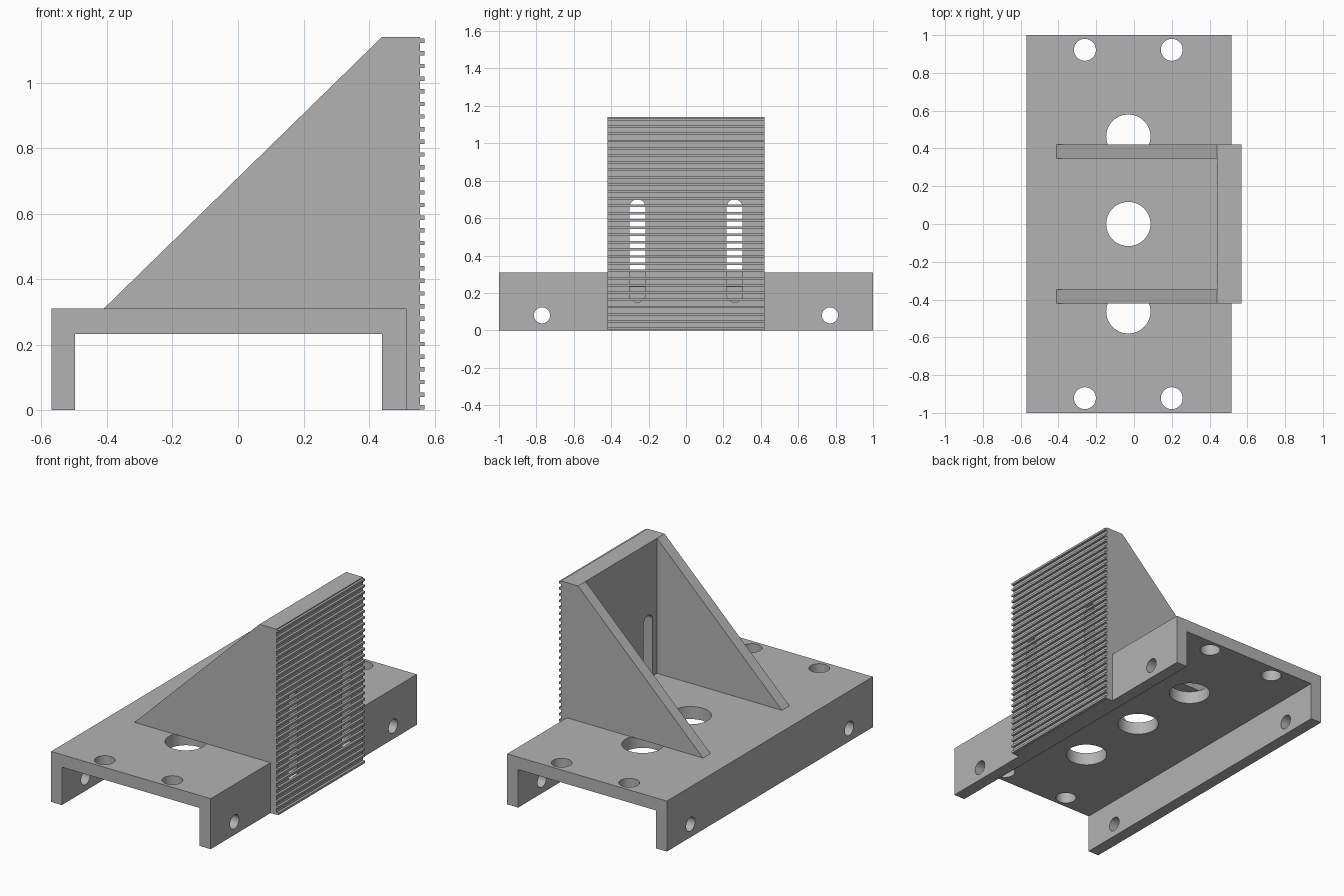
import bpy
import bmesh
import math
from mathutils import Matrix, Vector

old = bpy.data.objects.get("Cube")
if old:
    bpy.data.objects.remove(old)

grey = bpy.data.materials.new("plain grey")
grey.use_nodes = True
COLOUR = (0.45, 0.45, 0.45, 1)
grey.diffuse_color = COLOUR
grey.node_tree.nodes["Principled BSDF"].inputs["Base Color"].default_value = COLOUR

HALF = 0.42                       # half width of the upright
LEFT, RIGHT = -0.57, 0.515        # outer faces of the channel
INNER, FACE = 0.44, 0.555         # back and front of the upright plate
DECK, UNDER, TOP = 0.31, 0.233, 1.14


def finish(name, bm):
    bmesh.ops.recalc_face_normals(bm, faces=bm.faces)
    mesh = bpy.data.meshes.new(name)
    bm.to_mesh(mesh)
    bm.free()
    mesh.materials.append(grey)
    obj = bpy.data.objects.new(name, mesh)
    bpy.context.collection.objects.link(obj)
    return obj


def prism(bm, points, depth):
    """Extrude a closed outline along a vector."""
    face = bm.faces.new([bm.verts.new(p) for p in points])
    out = bmesh.ops.extrude_face_region(bm, geom=[face])
    moved = [v for v in out["geom"] if isinstance(v, bmesh.types.BMVert)]
    bmesh.ops.translate(bm, vec=Vector(depth), verts=moved)


def side_prism(name, outline, y0, y1):
    bm = bmesh.new()
    prism(bm, [(x, y0, z) for x, z in outline], (0, y1 - y0, 0))
    return finish(name, bm)


def cylinder(bm, radius, length, centre, along_x=False):
    turn = Matrix.Rotation(math.pi / 2, 4, "Y") if along_x else Matrix()
    bmesh.ops.create_cone(bm, cap_ends=True, segments=48, radius1=radius, radius2=radius,
                          depth=length, matrix=Matrix.Translation(centre) @ turn)


def combine(target, other, operation):
    """Apply a boolean and remove the second object."""
    mod = target.modifiers.new(operation, "BOOLEAN")
    mod.operation, mod.solver, mod.object = operation, "EXACT", other
    bpy.context.view_layer.objects.active = target
    bpy.ops.object.modifier_apply(modifier=mod.name)
    bpy.data.objects.remove(other)


# Channel base
body = side_prism("bracket_body", [
    (LEFT, 0), (-0.497, 0), (-0.497, UNDER), (INNER, UNDER),
    (INNER, 0), (RIGHT, 0), (RIGHT, DECK), (LEFT, DECK)], -1, 1)

# Round holes in the deck and both flanges
bm = bmesh.new()
for y in (-0.463, 0, 0.463):
    cylinder(bm, 0.117, 0.3, (-0.03, y, 0.27))
for side in (-1, 1):
    for x in (-0.26, 0.2):
        cylinder(bm, 0.058, 0.3, (x, side * 0.922, 0.27))
    cylinder(bm, 0.043, 1.4, (0, side * 0.77, 0.08), along_x=True)
combine(body, finish("hole_cutter", bm), "DIFFERENCE")

# Upright plate
plate = side_prism("upright_plate", [(INNER, 0), (FACE, 0), (FACE, TOP), (INNER, TOP)],
                   -HALF, HALF)
combine(body, plate, "UNION")

# Triangular gussets
for side in (-1, 1):
    gusset = side_prism("gusset", [(-0.41, DECK), (INNER, DECK), (INNER, TOP)],
                        side * (HALF - 0.073), side * HALF)
    combine(body, gusset, "UNION")

# Rounded slots through the upright
bm = bmesh.new()
SLOT_R, LOW, HIGH = 0.043, 0.193, 0.657
for side in (-1, 1):
    outline = []
    for start, z in ((0, HIGH), (math.pi, LOW)):
        for i in range(17):
            a = start + math.pi * i / 16
            outline.append((INNER - 0.003, side * 0.26 + SLOT_R * math.cos(a),
                            z + SLOT_R * math.sin(a)))
    prism(bm, outline, (0.2, 0, 0))
combine(body, finish("slot_cutter", bm), "DIFFERENCE")

# Horizontal ribs across the front of the upright
bm = bmesh.new()
COUNT, RIB_H = 30, 0.013
for i in range(COUNT):
    z = 0.009 + i * 1.119 / (COUNT - 1)
    size = Matrix.Diagonal((0.57 - FACE, 2 * HALF, RIB_H, 1))
    bmesh.ops.create_cube(bm, size=1,
                          matrix=Matrix.Translation(((0.57 + FACE) / 2, 0, z)) @ size)
ribs = finish("grip_ribs", bm)

# Smooth the bores, keep the edges crisp
for obj in (body, ribs):
    bpy.ops.object.select_all(action="DESELECT")
    obj.select_set(True)
    bpy.context.view_layer.objects.active = obj
    bpy.ops.object.shade_smooth_by_angle(angle=math.radians(30))
